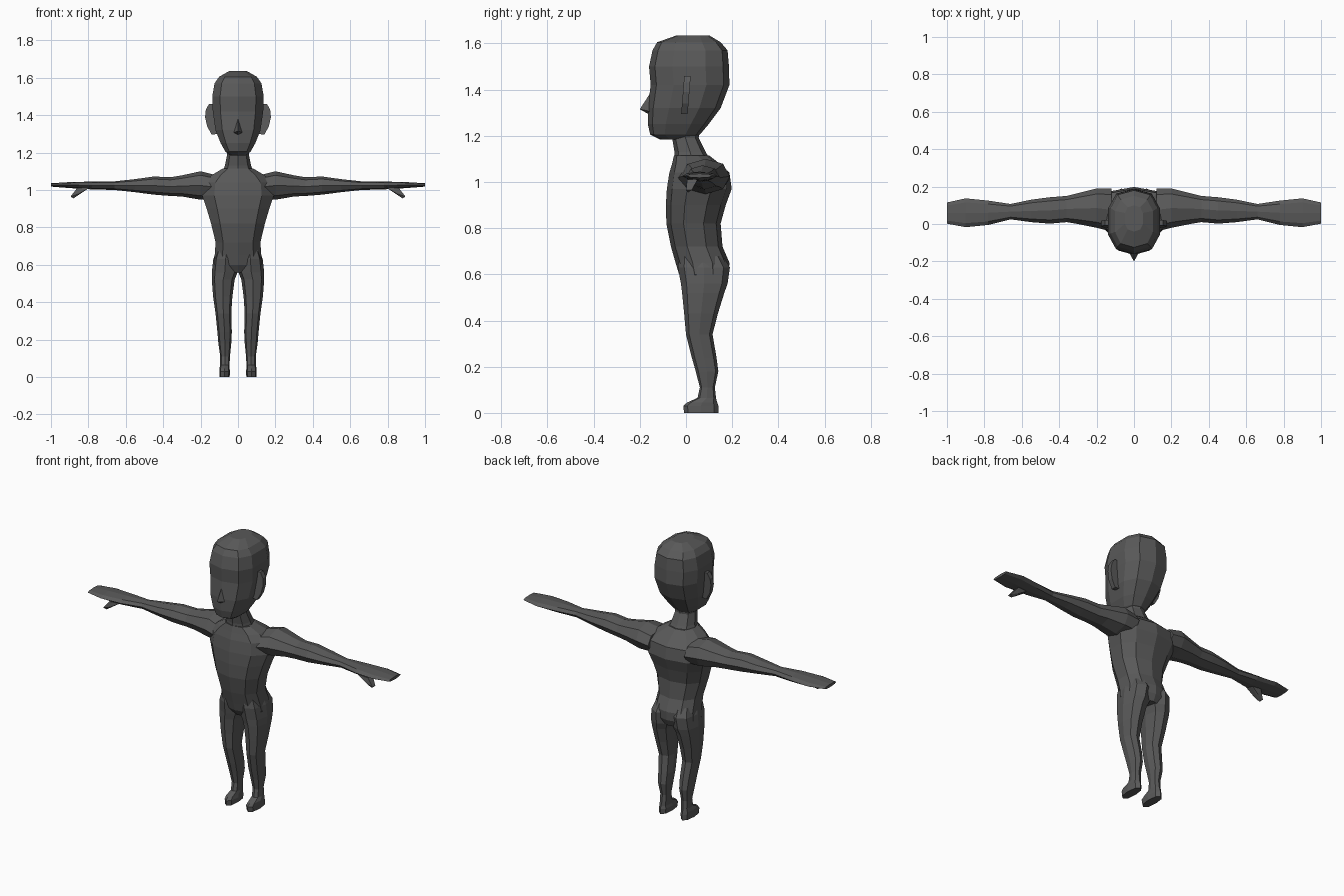
import bpy, bmesh, math
from mathutils import Vector

mat = bpy.data.materials.new("dark grey")
mat.diffuse_color = (0.1, 0.1, 0.1, 1)


def finish(name, bm, mirror=False):
    bmesh.ops.recalc_face_normals(bm, faces=bm.faces)
    mesh = bpy.data.meshes.new(name)
    bm.to_mesh(mesh)
    bm.free()
    mesh.materials.append(mat)
    ob = bpy.data.objects.new(name, mesh)
    bpy.context.collection.objects.link(ob)
    if mirror:
        ob.modifiers.new("mirror", "MIRROR").use_mirror_merge = False
    return ob


def loft(name, sections, n=10, power=0.85, along_x=False, mirror=False):
    """Skin rings (t, u0, u1, v0, v1) along z (u=x, v=y) or along x (u=y, v=z)."""
    bm = bmesh.new()
    rings = []
    for t, u0, u1, v0, v1 in sections:
        ring = []
        for i in range(n):
            a = 2 * math.pi * i / n - math.pi / 2
            c, s = math.cos(a), math.sin(a)
            u = (u0 + u1) / 2 + (u1 - u0) / 2 * math.copysign(abs(c) ** power, c)
            v = (v0 + v1) / 2 + (v1 - v0) / 2 * math.copysign(abs(s) ** power, s)
            ring.append(bm.verts.new((t, u, v) if along_x else (u, v, t)))
        rings.append(ring)
    for r, q in zip(rings, rings[1:]):
        for i in range(n):
            j = (i + 1) % n
            bm.faces.new((r[i], r[j], q[j], q[i]))
    bm.faces.new(rings[0])
    bm.faces.new(rings[-1])
    return finish(name, bm, mirror)


def hull(name, points, mirror=False):
    bm = bmesh.new()
    for p in points:
        bm.verts.new(Vector(p))
    bmesh.ops.convex_hull(bm, input=bm.verts)
    return finish(name, bm, mirror)


def sym(rows):
    return [(z, -w, w, f, b) for z, w, f, b in rows]


# Torso: height, half width, front y, back y
loft("torso", sym([
    (0.56, 0.11, 0.0, 0.165), (0.60, 0.135, -0.03, 0.185), (0.65, 0.13, -0.045, 0.188),
    (0.72, 0.125, -0.065, 0.158), (0.82, 0.15, -0.085, 0.15), (0.90, 0.175, -0.087, 0.172),
    (0.97, 0.20, -0.083, 0.198), (1.04, 0.19, -0.072, 0.188), (1.08, 0.145, -0.06, 0.145),
    (1.115, 0.085, -0.052, 0.10)]))

# Neck
loft("neck", sym([(1.07, 0.09, -0.05, 0.12), (1.13, 0.07, -0.05, 0.085),
                  (1.19, 0.058, -0.06, 0.055), (1.24, 0.06, -0.06, 0.06)]), n=8)

# Head
loft("head", sym([
    (1.185, 0.045, -0.115, 0.03), (1.205, 0.07, -0.155, 0.06), (1.25, 0.096, -0.165, 0.098),
    (1.32, 0.125, -0.165, 0.15), (1.42, 0.14, -0.153, 0.188), (1.50, 0.143, -0.16, 0.186),
    (1.57, 0.13, -0.145, 0.18), (1.605, 0.105, -0.125, 0.15), (1.635, 0.05, -0.04, 0.10)]),
    power=0.75)

# Nose
hull("nose", [(0, -0.145, 1.40), (0, -0.2, 1.315), (0.028, -0.15, 1.305),
              (-0.028, -0.15, 1.305), (0, -0.155, 1.29)])

# Ears: flat lobes on the sides of the head
lobe = [(0.11, 1.30), (0.14, 1.295), (0.165, 1.34), (0.176, 1.39),
        (0.172, 1.43), (0.155, 1.46), (0.12, 1.46)]
hull("ear", [(x, y + (z - 1.38) * 0.08, z) for x, z in lobe for y in (-0.014, 0.014)], True)

# Arms and flat hands: x, front y, back y, bottom z, top z
loft("arm", [
    (0.12, -0.04, 0.19, 0.95, 1.08), (0.20, -0.02, 0.19, 0.948, 1.10),
    (0.30, 0.0, 0.165, 0.965, 1.078), (0.36, 0.01, 0.15, 0.968, 1.068),
    (0.45, 0.002, 0.143, 0.975, 1.072), (0.55, 0.01, 0.13, 0.988, 1.058),
    (0.66, 0.025, 0.107, 1.0, 1.046), (0.78, -0.005, 0.125, 1.003, 1.045),
    (0.90, -0.017, 0.137, 1.01, 1.042), (1.0, 0.002, 0.115, 1.018, 1.036)],
    n=8, power=0.95, along_x=True, mirror=True)

# Thumbs angled below the hands
hull("thumb", [(0.79, 0.005, 1.015), (0.79, 0.05, 1.015), (0.86, 0.005, 1.01),
               (0.86, 0.05, 1.01), (0.85, 0.0, 0.98), (0.85, 0.035, 0.98),
               (0.895, 0.0, 0.965), (0.895, 0.025, 0.965), (0.88, 0.01, 0.955)], True)

# Legs with feet: height, inner x, outer x, front y, back y
loft("leg", [
    (0.0, 0.045, 0.10, -0.008, 0.14), (0.03, 0.042, 0.10, -0.012, 0.14),
    (0.045, 0.045, 0.10, 0.005, 0.135), (0.065, 0.045, 0.095, 0.05, 0.13),
    (0.11, 0.043, 0.095, 0.06, 0.125), (0.18, 0.036, 0.105, 0.042, 0.14),
    (0.24, 0.033, 0.11, 0.025, 0.132), (0.34, 0.036, 0.12, 0.0, 0.115),
    (0.43, 0.03, 0.133, -0.008, 0.138), (0.52, 0.018, 0.14, -0.017, 0.166),
    (0.56, 0.002, 0.14, -0.022, 0.18), (0.63, 0.0, 0.132, -0.035, 0.19),
    (0.68, 0.01, 0.115, -0.03, 0.16)], n=8, power=0.8, mirror=True)
